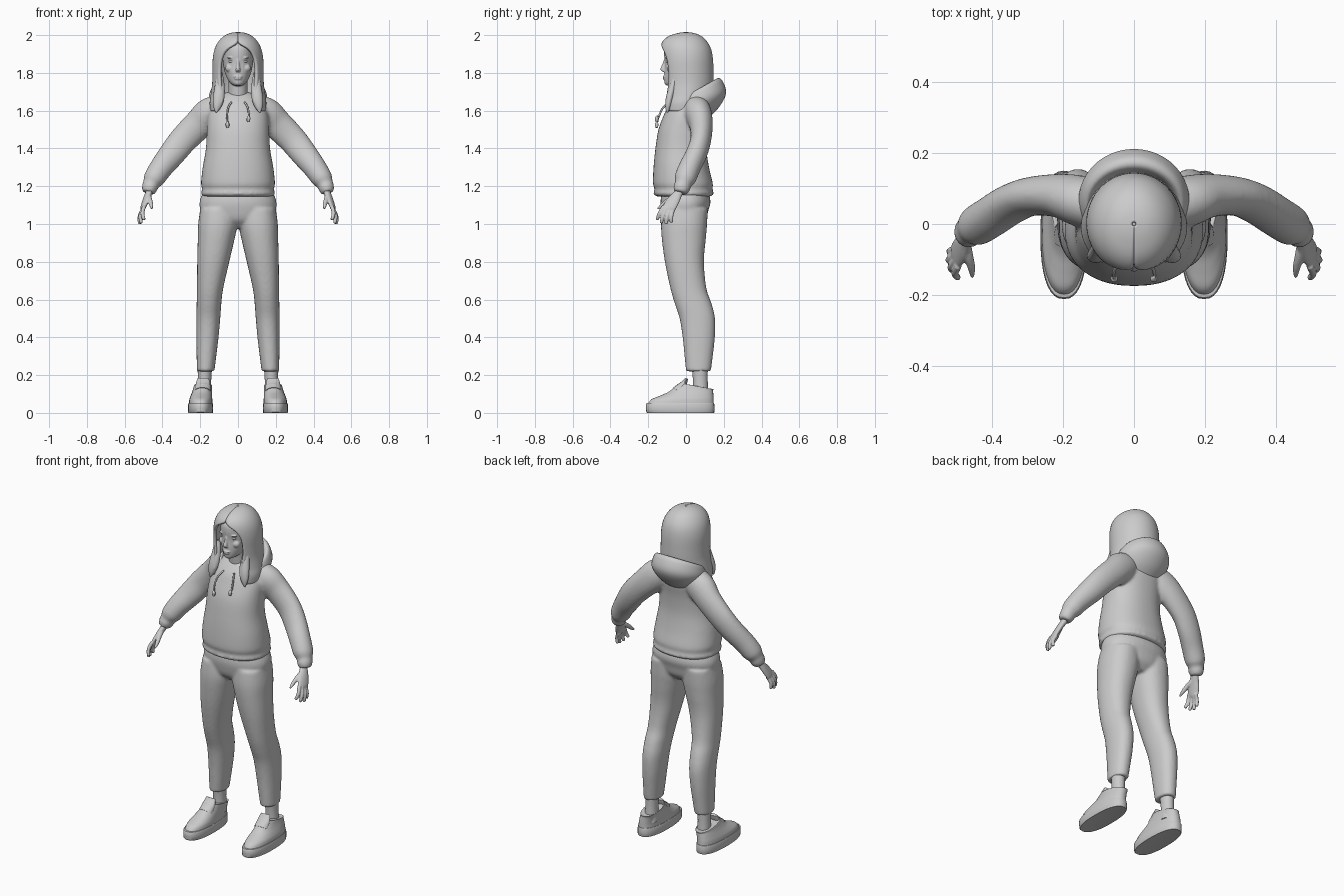
import bpy, math
from mathutils import Vector

mat = bpy.data.materials.new("light_grey")
mat.diffuse_color = (0.6, 0.6, 0.6, 1)


def finish(ob, angle=40):
    ob.data.materials.clear()
    ob.data.materials.append(mat)
    bpy.ops.object.select_all(action='DESELECT')
    ob.select_set(True)
    bpy.context.view_layer.objects.active = ob
    bpy.ops.object.shade_smooth_by_angle(angle=math.radians(angle))
    return ob


def smooth_rows(rows, steps):
    """Catmull-Rom interpolation between rows of numbers."""
    out = []
    for i in range(len(rows) - 1):
        p = [rows[max(i - 1, 0)], rows[i], rows[i + 1], rows[min(i + 2, len(rows) - 1)]]
        for k in range(steps):
            t = k / steps
            out.append([0.5 * (2 * b + (c - a) * t + (2 * a - 5 * b + 4 * c - d) * t * t
                               + (3 * b - a - 3 * c + d) * t ** 3) for a, b, c, d in zip(*p)])
    return out + [list(rows[-1])]


def loft(name, rows, n=28, steps=4, ref=None, power=2.0, gap=False):
    """Rows are x, y, z, rx, ry, [tilt or front gap]. With ref, rings follow the path."""
    rows = smooth_rows(rows, steps)
    verts, faces = [], []
    for i, r in enumerate(rows):
        c = Vector(r[:3])
        if ref:
            t = (Vector(rows[min(i + 1, len(rows) - 1)][:3]) - Vector(rows[max(i - 1, 0)][:3])).normalized()
            u = Vector(ref)
            u = (u - t * u.dot(t)).normalized()
            v = t.cross(u)
        else:
            u, v = Vector((1, 0, 0)), Vector((0, 1, 0 if gap or len(r) < 6 else r[5]))
        g = math.radians(max(r[5], 0)) if gap else 0
        for k in range(n):
            a = -math.pi / 2 + g + (2 * math.pi - 2 * g) * k / ((n - 1) if gap else n)
            ca, sa = math.cos(a), math.sin(a)
            e = 2 / power
            verts.append(c + u * max(r[3], .001) * math.copysign(abs(ca) ** e, ca)
                         + v * max(r[4], .001) * math.copysign(abs(sa) ** e, sa))
    for i in range(len(rows) - 1):
        for k in range(n - 1 if gap else n):
            k2 = (k + 1) % n
            faces.append((i * n + k, i * n + k2, i * n + n + k2, i * n + n + k))
    if not gap:
        faces += [tuple(range(n))[::-1], tuple(range(len(verts) - n, len(verts)))]
    me = bpy.data.meshes.new(name)
    me.from_pydata(verts, [], faces)
    ob = bpy.data.objects.new(name, me)
    bpy.context.collection.objects.link(ob)
    return finish(ob)


def body(rows, cx=0):
    """Turn z, rx, front y, back y into loft rows."""
    return [(cx, (f + b) / 2, z, rx, (b - f) / 2) for z, rx, f, b in rows]


def ball(name, loc, scale):
    bpy.ops.mesh.primitive_uv_sphere_add(segments=20, ring_count=12, location=loc)
    ob = bpy.context.object
    ob.name, ob.scale = name, scale
    bpy.ops.object.transform_apply(location=True, rotation=False, scale=True)
    return finish(ob)


def fuse(name, obs, voxel, rounds):
    """Melt overlapping pieces into one soft surface."""
    bpy.ops.object.select_all(action='DESELECT')
    for o in obs:
        o.select_set(True)
    bpy.context.view_layer.objects.active = ob = obs[0]
    bpy.ops.object.join()
    ob.name = name
    m = ob.modifiers.new("melt", 'REMESH')
    m.mode, m.voxel_size = 'VOXEL', voxel
    s = ob.modifiers.new("soften", 'SMOOTH')
    s.factor, s.iterations = 0.5, rounds
    for mod in ("melt", "soften"):
        bpy.ops.object.modifier_apply(modifier=mod)
    return finish(ob, 60)


# hoodie: torso and sleeves melted together
parts = [loft("torso", body([
    (1.145, .182, -.155, .13), (1.16, .197, -.172, .147), (1.185, .19, -.166, .14),
    (1.215, .196, -.175, .142), (1.3, .187, -.172, .122), (1.4, .170, -.162, .108),
    (1.5, .165, -.146, .112), (1.58, .160, -.116, .125), (1.635, .135, -.09, .125),
    (1.68, .10, -.05, .10), (1.70, .05, -.02, .06)]), n=40, power=2.25)]
for s in (1, -1):
    parts.append(loft("sleeve", [
        (s * .09, .05, 1.615, .07, .075), (s * .15, .065, 1.58, .072, .088),
        (s * .21, .08, 1.525, .062, .08), (s * .29, .078, 1.445, .055, .075),
        (s * .35, .055, 1.37, .056, .07), (s * .405, .02, 1.30, .058, .062),
        (s * .445, -.005, 1.24, .057, .056), (s * .46, -.015, 1.212, .044, .044),
        (s * .468, -.023, 1.19, .045, .042), (s * .476, -.03, 1.165, .036, .033)], ref=(0, 1, 0)))
fuse("hoodie", parts, .009, 5)

# lowered hood, a tilted bowl round the neck (last value tilts the ring)
loft("hood", [
    (0, .03, 1.56, .10, .085, 0), (0, .05, 1.60, .135, .12, .1), (0, .065, 1.65, .156, .147, .27),
    (0, .06, 1.69, .150, .135, .48), (0, .055, 1.708, .138, .117, .55),
    (0, .05, 1.70, .125, .102, .55), (0, .045, 1.66, .11, .09, .4), (0, .04, 1.62, .08, .07, .2)], n=44)

# drawstrings with knotted ends
for s, end in ((-1, 1.51), (1, 1.54)):
    loft("drawstring", [(s * .035, -.088, 1.645, .005, .005), (s * .052, -.122, 1.615, .005, .005),
                        (s * .058, -.142, 1.575, .005, .005), (s * .056, -.152, end + .03, .005, .005),
                        (s * .056, -.155, end + .02, .010, .010), (s * .054, -.155, end, .007, .007)],
         n=10, ref=(0, 1, 0))

# trousers: hips and both legs melted together
parts = [loft("hips", body([(.98, .09, -.075, .07), (1.02, .165, -.115, .105), (1.07, .198, -.13, .118),
                            (1.12, .203, -.135, .13), (1.18, .18, -.125, .115)]), n=40, power=2.2)]
for s in (1, -1):
    legs = [(.22, .125, .218, 0, .132), (.3, .115, .219, -.008, .142), (.4, .103, .22, -.018, .153),
            (.5, .094, .22, -.034, .154), (.58, .088, .219, -.06, .135), (.66, .078, .217, -.083, .108),
            (.8, .046, .216, -.112, .095), (.92, .018, .213, -.128, .105), (1.0, .002, .211, -.132, .112),
            (1.08, .005, .2, -.125, .115)]
    parts.append(loft("leg", [(s * (a + b) / 2, (f + k) / 2, z, (b - a) / 2, (k - f) / 2)
                              for z, a, b, f, k in legs], power=2.2))
fuse("trousers", parts, .009, 4)

for s in (1, -1):
    # ankle
    loft("ankle", [(s * .177, .078, .08, .038, .042), (s * .177, .076, .17, .035, .039),
                   (s * .175, .072, .26, .04, .044)], n=20)
    # shoe sole, upper, tongue and heel collar
    loft("shoe_sole", body([(0, .062, -.2, .145), (.004, .066, -.21, .15), (.045, .066, -.212, .15),
                            (.052, .061, -.204, .146)], s * .198), n=36, steps=2, power=2.4)
    loft("shoe_upper", [(s * x, (f + b) / 2, z, r, (b - f) / 2, t) for z, x, r, f, b, t in (
        (.04, .198, .063, -.205, .147, 0), (.07, .197, .061, -.185, .146, 0),
        (.09, .194, .057, -.14, .145, 0), (.11, .19, .053, -.095, .144, 0),
        (.128, .187, .05, -.06, .144, -.08), (.142, .185, .048, -.035, .146, -.18),
        (.138, .182, .041, -.02, .136, -.18))], n=36, power=2.3)
    loft("shoe_tongue", [(s * .187, -.045, .115, .042, .03), (s * .185, -.012, .155, .038, .016),
                         (s * .184, .004, .182, .03, .008)], n=18, ref=(1, 0, 0))

    # hand: palm, four fingers and thumb
    hand = [loft("palm", [(s * .462, -.02, 1.20, .024, .02), (s * .472, -.04, 1.165, .024, .018),
                          (s * .488, -.066, 1.125, .034, .016), (s * .502, -.09, 1.085, .036, .013),
                          (s * .505, -.095, 1.07, .028, .009)], n=18, ref=(0, 1, .4))]
    for base, tip in (((.497, -.118, 1.093), (.497, -.153, 1.022)), ((.504, -.103, 1.082), (.512, -.132, 1.004)),
                      ((.506, -.086, 1.075), (.520, -.106, .999)), ((.503, -.068, 1.078), (.518, -.078, 1.008))):
        a, b = Vector(base), Vector(tip)
        m = (a + b) / 2 + Vector((.009, -.004, 0))
        hand.append(loft("finger", [(s * p.x, p.y, p.z, r, r) for p, r in
                                    ((a, .011), (m, .0105), (b * .9 + m * .1, .009), (b, .004))],
                         n=10, ref=(0, 1, 0)))
    hand.append(loft("thumb", [(s * .474, -.055, 1.15, .014, .014), (s * .466, -.095, 1.125, .013, .013),
                               (s * .459, -.125, 1.10, .011, .011), (s * .457, -.15, 1.08, .005, .005)],
                     n=10, ref=(1, 0, 0)))
    fuse("hand", hand, .004, 2)

# head: skull, neck, nose, lips, brows
parts = [loft("skull", body([
    (1.732, .018, -.10, -.05), (1.742, .036, -.112, -.01), (1.765, .055, -.115, .04),
    (1.80, .069, -.115, .07), (1.85, .079, -.112, .09), (1.90, .082, -.116, .095),
    (1.94, .078, -.108, .09), (1.97, .055, -.07, .07)]), n=36),
    loft("neck", [(0, .02, 1.58, .065, .06), (0, .005, 1.66, .052, .052), (0, -.005, 1.78, .05, .055)]),
    loft("nose", [(0, -.108, 1.872, .007, .008), (0, -.116, 1.845, .008, .010),
                  (0, -.123, 1.818, .013, .013), (0, -.114, 1.806, .013, .008)], n=14),
    ball("upper_lip", (0, -.113, 1.780, ), (.024, .010, .006)),
    ball("lower_lip", (0, -.112, 1.769), (.020, .010, .006))]
for s in (1, -1):
    parts.append(ball("brow", (s * .034, -.098, 1.880), (.024, .012, .006)))
    parts.append(ball("cheek", (s * .044, -.080, 1.825), (.024, .022, .022)))
fuse("head", parts, .004, 2)
for s in (1, -1):
    ball("eye", (s * .034, -.091, 1.861), (.016, .014, .008))

# long hair, open at the face (last value is the half angle of the opening)
hair = loft("hair", [(0, (f + b) / 2, z, rx, (b - f) / 2, g) for z, rx, f, b, g in (
    (2.0, .004, -.004, .004, 0), (1.995, .038, -.04, .04, 0), (1.98, .068, -.085, .075, 0),
    (1.955, .092, -.113, .10, 2), (1.92, .109, -.124, .118, 30), (1.87, .118, -.125, .127, 43),
    (1.80, .119, -.122, .13, 47), (1.74, .121, -.118, .13, 44), (1.68, .129, -.115, .12, 38),
    (1.64, .134, -.118, .10, 37), (1.60, .130, -.118, .09, 50))], n=48, gap=True)
m = hair.modifiers.new("thickness", 'SOLIDIFY')
m.thickness, m.offset = .016, -1
# front locks resting on the chest
for s in (1, -1):
    loft("hair_lock", [(s * .098, -.055, 1.80, .016, .012), (s * .097, -.07, 1.73, .026, .018),
                       (s * .102, -.086, 1.67, .030, .020), (s * .110, -.095, 1.625, .022, .015),
                       (s * .116, -.10, 1.59, .004, .004)], n=16, ref=(1, 0, 0))
